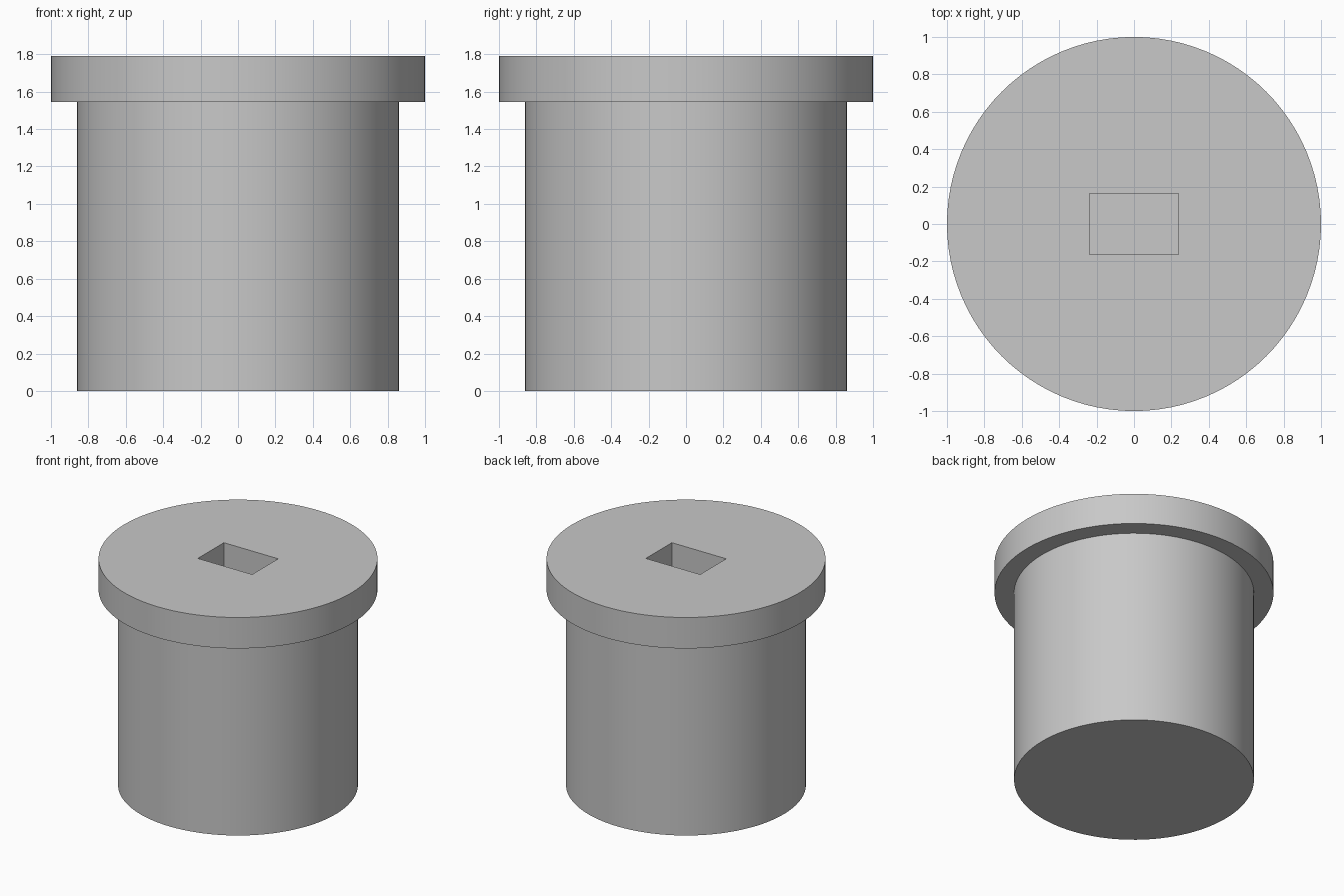
import bpy
import bmesh
import math
from mathutils import Matrix, Vector

cube = bpy.data.objects.get("Cube")
if cube:
    bpy.data.objects.remove(cube)

SEGMENTS = 96
BODY_RADIUS, HEAD_RADIUS = 0.86, 1.0
HEAD_BOTTOM, HEAD_TOP = 1.545, 1.79
SOCKET_WIDTH, SOCKET_LENGTH, SOCKET_DEPTH = 0.475, 0.325, 0.5

grey = bpy.data.materials.new("plain grey")
grey.use_nodes = True
grey.diffuse_color = (0.58, 0.58, 0.58, 1)
grey.node_tree.nodes["Principled BSDF"].inputs["Base Color"].default_value = grey.diffuse_color


def make_object(name, bm):
    bmesh.ops.recalc_face_normals(bm, faces=bm.faces)
    mesh = bpy.data.meshes.new(name)
    bm.to_mesh(mesh)
    bm.free()
    mesh.materials.append(grey)
    obj = bpy.data.objects.new(name, mesh)
    bpy.context.collection.objects.link(obj)
    return obj


# Flanged plug: stepped profile turned around the z axis
bm = bmesh.new()
profile = [(0, 0), (BODY_RADIUS, 0), (BODY_RADIUS, HEAD_BOTTOM),
           (HEAD_RADIUS, HEAD_BOTTOM), (HEAD_RADIUS, HEAD_TOP), (0, HEAD_TOP)]
points = [bm.verts.new((r, 0, z)) for r, z in profile]
edges = [bm.edges.new(pair) for pair in zip(points, points[1:])]
bmesh.ops.spin(bm, geom=points + edges, cent=(0, 0, 0), axis=(0, 0, 1),
               angle=math.tau, steps=SEGMENTS)
bmesh.ops.remove_doubles(bm, verts=bm.verts, dist=0.0001)
plug = make_object("flanged_plug", bm)

# Rectangular socket sunk into the head
bm = bmesh.new()
bmesh.ops.create_cube(bm, size=1, matrix=Matrix.LocRotScale(
    Vector((0, 0, HEAD_TOP)), None,
    Vector((SOCKET_WIDTH, SOCKET_LENGTH, 2 * SOCKET_DEPTH))))
cutter = make_object("socket_cutter", bm)

cut = plug.modifiers.new("socket", "BOOLEAN")
cut.operation = "DIFFERENCE"
cut.solver = "EXACT"
cut.object = cutter

bpy.ops.object.select_all(action="DESELECT")
plug.select_set(True)
bpy.context.view_layer.objects.active = plug
bpy.ops.object.modifier_apply(modifier=cut.name)
bpy.data.objects.remove(cutter)

# Smooth round walls with crisp rims
bpy.ops.object.shade_smooth_by_angle(angle=math.radians(30))
